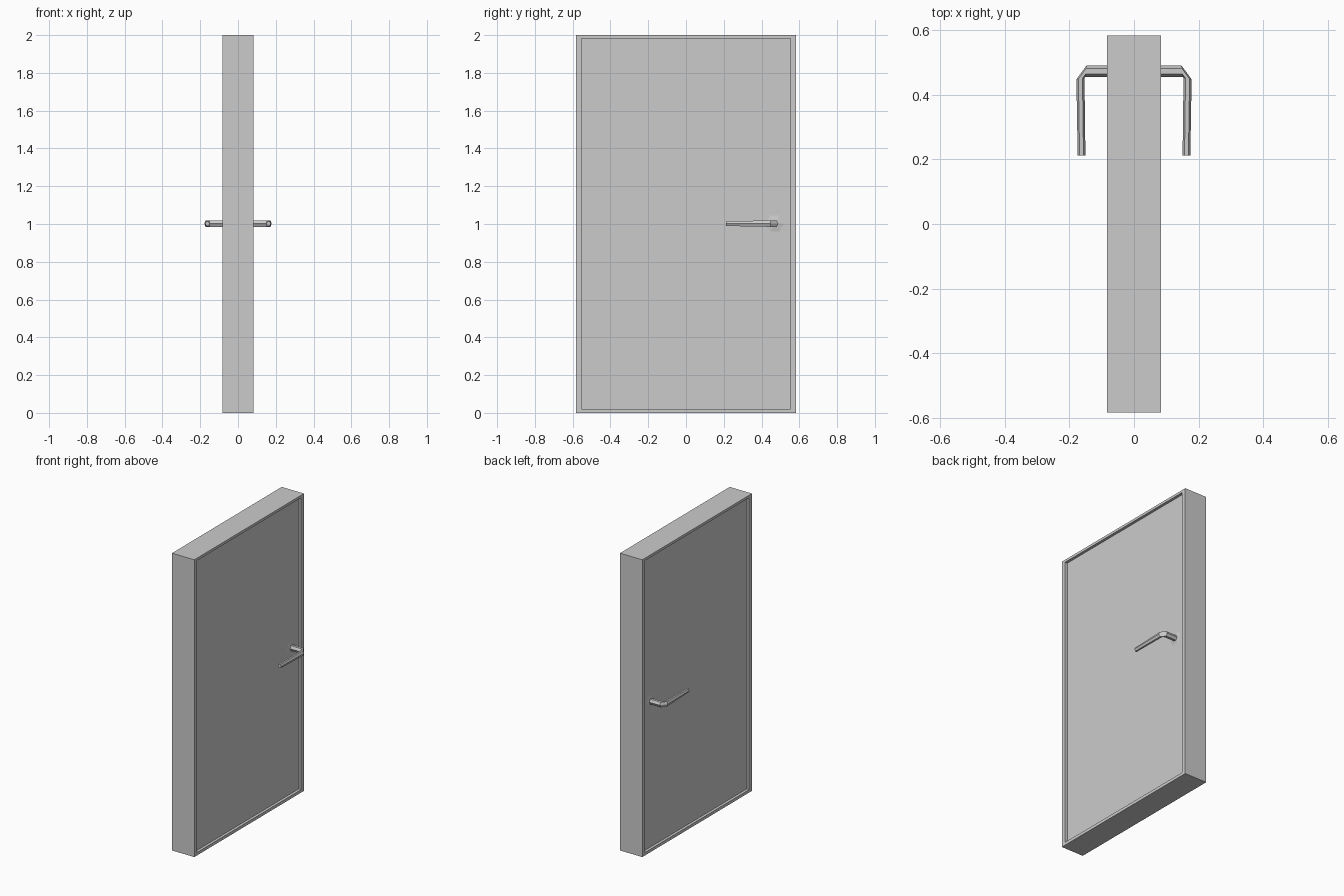
import bpy, bmesh, math

if "Cube" in bpy.data.objects:
    bpy.data.objects.remove(bpy.data.objects["Cube"])

HX, HY, TOP = 0.083, 0.583, 2.0      # half thickness, half width, height
RECESS, Z0 = 0.018, 1.002            # panel recess depth, handle height


def make_object(name, bm):
    bmesh.ops.recalc_face_normals(bm, faces=bm.faces)
    mesh = bpy.data.meshes.new(name)
    bm.to_mesh(mesh)
    bm.free()
    ob = bpy.data.objects.new(name, mesh)
    bpy.context.collection.objects.link(ob)
    return ob


def loft(name, rings):
    """Skin a list of equal-length vertex rings, capping both ends."""
    bm = bmesh.new()
    rows = [[bm.verts.new(p) for p in r] for r in rings]
    n = len(rows[0])
    for a, b in zip(rows, rows[1:]):
        for i in range(n):
            j = (i + 1) % n
            bm.faces.new((a[i], a[j], b[j], b[i]))
    bm.faces.new(rows[0])
    bm.faces.new(rows[-1])
    return make_object(name, bm)


def rect(x, y, z_low, z_high):
    return [(x, -y, z_low), (x, y, z_low), (x, y, z_high), (x, -y, z_high)]


# door slab with a thin raised border and a recessed panel on both sides
outer = (HY, 0.0, TOP)
inner = (HY - 0.03, 0.02, TOP - 0.017)
px = HX - RECESS
loft("door", [rect(x, *size) for x, size in (
    (-px, inner), (-HX, inner), (-HX, outer),
    (HX, outer), (HX, inner), (px, inner))])


def hex_ring(out, inn, half_h):
    """Hexagon between an outer and an inner (x, y) point, flat on top."""
    pts = []
    for k in range(6):
        a = math.radians(60 * k)
        t = (1 + math.cos(a)) / 2
        z = Z0 + half_h * math.sin(a) / math.sin(math.pi / 3)
        pts.append((inn[0] + (out[0] - inn[0]) * t,
                    inn[1] + (out[1] - inn[1]) * t, z))
    return pts


def disc(x, r):
    return [(x, 0.470 + r * math.cos(math.radians(60 * k)),
             Z0 + r * math.sin(math.radians(60 * k))) for k in range(6)]


# bent lever: straight shaft, chamfered corner, slightly tapered grip
lever = loft("lever_handle", [
    hex_ring((px - 0.005, 0.489), (px - 0.005, 0.454), 0.017),
    hex_ring((0.147, 0.489), (0.151, 0.454), 0.017),
    hex_ring((0.178, 0.447), (0.153, 0.451), 0.017),
    hex_ring((0.174, 0.211), (0.150, 0.211), 0.0125)])

# shallow six-sided plate where the shaft meets the panel
rosette = loft("handle_plate", [disc(px - 0.002, 0.062), disc(px + 0.005, 0.018)])

# same handle on the other face of the door
for ob in (lever, rosette):
    m = ob.modifiers.new("other_side", 'MIRROR')
    m.use_axis = (True, False, False)
    m.use_mirror_merge = False
